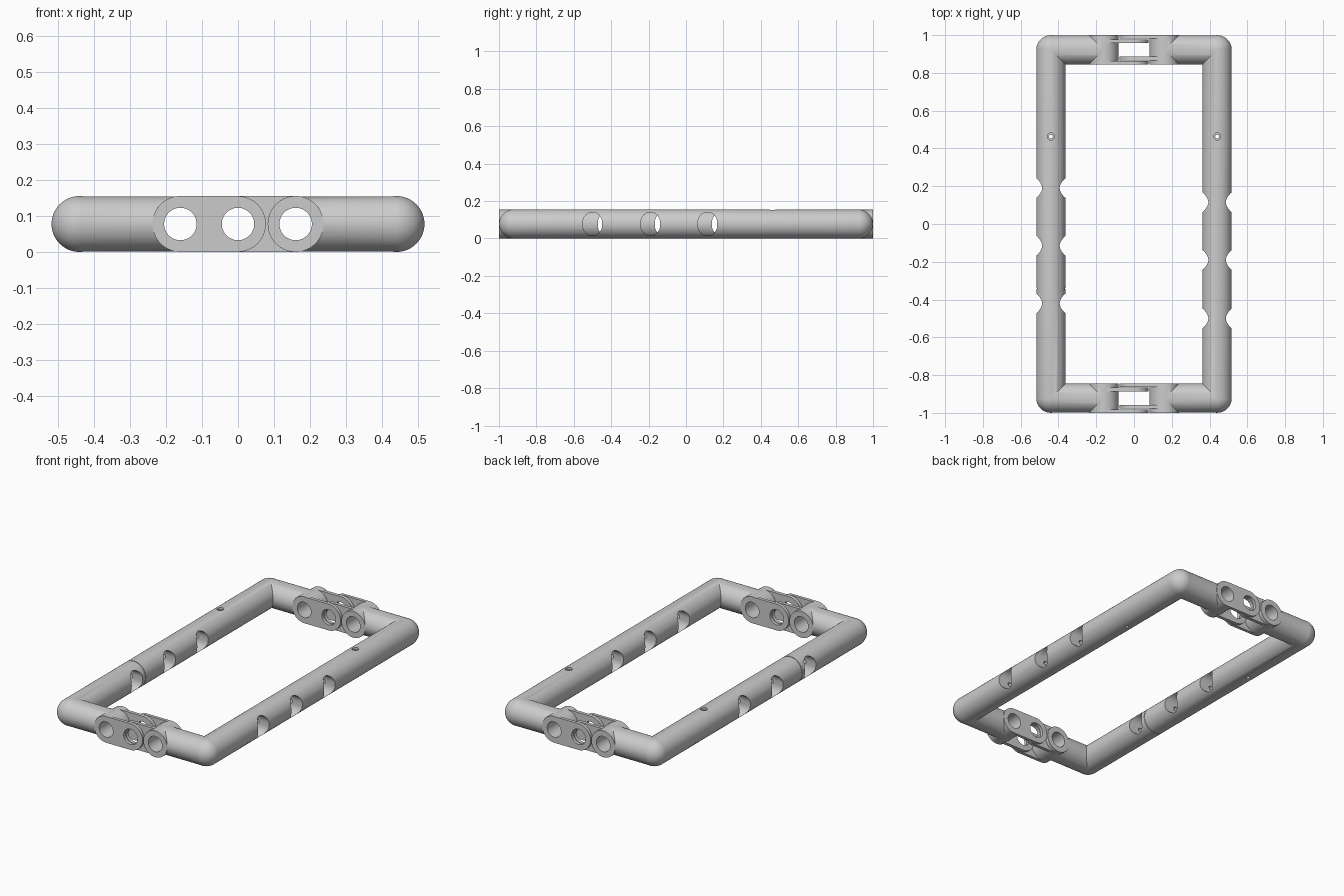
import bpy, bmesh
from math import pi, cos, sin, radians
from mathutils import Matrix, Vector

if "Cube" in bpy.data.objects:
    bpy.data.objects.remove(bpy.data.objects["Cube"])

R, ZC = 0.0775, 0.0775      # tube radius and centre height
TX, EY = 0.44, 0.922        # side tube x, end bar y
HX = 0.16                   # hinge eye offset from the middle


def make(name, bm):
    bmesh.ops.recalc_face_normals(bm, faces=bm.faces)
    me = bpy.data.meshes.new(name)
    bm.to_mesh(me)
    bm.free()
    ob = bpy.data.objects.new(name, me)
    bpy.context.collection.objects.link(ob)
    return ob


def cyl(axis, r, a, b, centre, seg=64):
    """Cylinder along an axis from a to b; centre gives the other coordinates."""
    bm = bmesh.new()
    bmesh.ops.create_cone(bm, cap_ends=True, segments=seg, radius1=r, radius2=r, depth=abs(b - a))
    rot = {'x': Matrix.Rotation(pi / 2, 4, 'Y'), 'y': Matrix.Rotation(pi / 2, 4, 'X'),
           'z': Matrix()}[axis]
    c = Vector(centre)
    c['xyz'.index(axis)] = (a + b) / 2
    bm.transform(Matrix.Translation(c) @ rot)
    return make("piece", bm)


def prism(pts, extrude):
    """Flat outline pushed along a vector."""
    bm = bmesh.new()
    f = bm.faces.new([bm.verts.new(p) for p in pts])
    g = bmesh.ops.extrude_face_region(bm, geom=[f])
    bmesh.ops.translate(bm, vec=extrude,
                        verts=[v for v in g['geom'] if isinstance(v, bmesh.types.BMVert)])
    return make("piece", bm)


def plate(s, y, half):
    """Hinge plate from the eye to a round end at x = 0."""
    r = 0.0772
    pts = [(s * HX, y - half, ZC + r)]
    pts += [(-s * r * sin(pi * i / 32), y - half, ZC + r * cos(pi * i / 32)) for i in range(33)]
    pts += [(s * HX, y - half, ZC - r)]
    return prism(pts, (0, 2 * half, 0))


def slot(x, y):
    """Rounded slot cutter running through the tube in x."""
    r, d = 0.051, 0.011
    pts = []
    for i in range(34):
        a = pi * (i if i < 17 else i - 1) / 16
        pts.append((x - 0.12, y + r * cos(a), ZC + r * sin(a) + (d if i < 17 else -d)))
    return prism(pts, (0.24, 0, 0))


def boolean(ob, other, op):
    other.hide_render = True
    m = ob.modifiers.new("bool", 'BOOLEAN')
    m.operation, m.solver, m.object = op, 'EXACT', other
    bpy.context.view_layer.objects.active = ob
    bpy.ops.object.modifier_apply(modifier=m.name)
    bpy.data.objects.remove(other)


def half_frame(name, s, slots):
    # side tube with ball corners: a sphere pulled apart in y
    bm = bmesh.new()
    bmesh.ops.create_uvsphere(bm, u_segments=64, v_segments=33, radius=R)
    bm.transform(Matrix.Rotation(pi / 2, 4, 'X'))
    for v in bm.verts:
        v.co += Vector((s * TX, EY if v.co.y > 0 else -EY, ZC))
    ob = make(name, bm)

    # end arms with a hinge eye and two plates each
    for ye in (-EY, EY):
        boolean(ob, cyl('x', 0.077, s * TX, s * HX, (0, ye, ZC)), 'UNION')
        boolean(ob, cyl('y', 0.0776, ye - 0.0773, ye + 0.0773, (s * HX, 0, ZC)), 'UNION')
        boolean(ob, plate(s, ye + s * 0.069, 0.009), 'UNION')
        boolean(ob, plate(s, ye - s * 0.046, 0.010), 'UNION')
        for x in (s * HX, 0):
            boolean(ob, cyl('y', 0.045, ye - 0.1, ye + 0.1, (x, 0, ZC)), 'DIFFERENCE')

    # slots, thin lengthwise bore, cross hole and counterbored screw hole
    c = (s * TX, 0.463, ZC)
    for y in slots:
        boolean(ob, slot(s * TX, y), 'DIFFERENCE')
    boolean(ob, cyl('y', 0.012, slots[-1] - 0.1, 0.45, c, 20), 'DIFFERENCE')
    boolean(ob, cyl('x', 0.033, s * TX - 0.12, s * TX + 0.12, c, 48), 'DIFFERENCE')
    boolean(ob, cyl('z', 0.010, -0.05, 0.2, c, 24), 'DIFFERENCE')
    boolean(ob, cyl('z', 0.019, 0.143, 0.2, c, 32), 'DIFFERENCE')
    return ob


left = half_frame("left_frame_half", -1, (0.19, -0.115, -0.42))
right = half_frame("right_frame_half", 1, (0.115, -0.19, -0.5))

# seam groove round the left tube
bm = bmesh.new()
bmesh.ops.create_circle(bm, segments=64, radius=R + 0.01)
bm.free()
ring = cyl('y', 0.09, -0.344, -0.340, (-TX, 0, ZC))
boolean(ring, cyl('y', R - 0.003, -0.36, -0.32, (-TX, 0, ZC)), 'DIFFERENCE')
boolean(left, ring, 'DIFFERENCE')

for ob in (left, right):
    bpy.ops.object.select_all(action='DESELECT')
    ob.select_set(True)
    bpy.context.view_layer.objects.active = ob
    bpy.ops.object.shade_smooth_by_angle(angle=radians(30))
